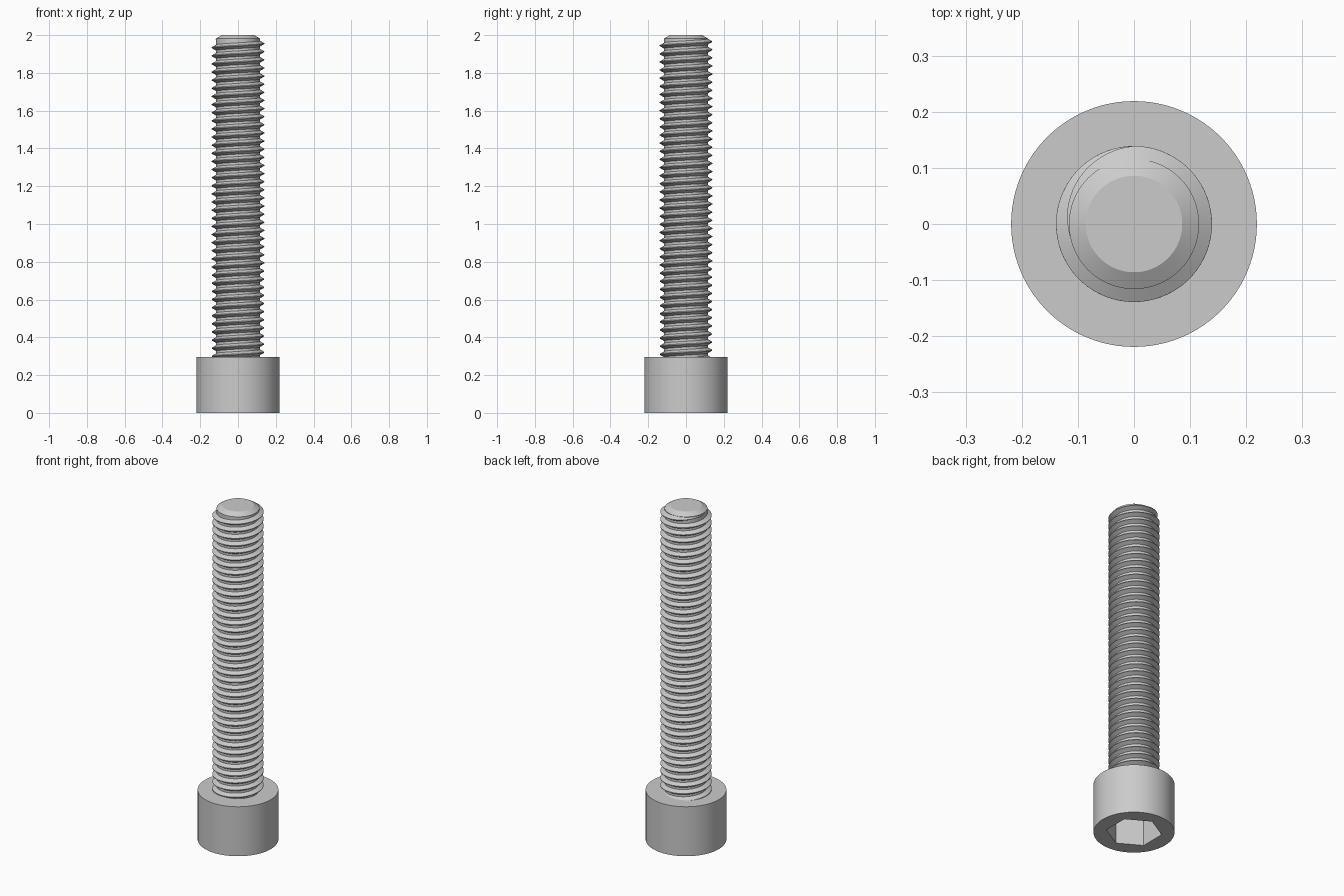
import bpy, bmesh, math

cube = bpy.data.objects.get("Cube")
if cube:
    bpy.data.objects.remove(cube, do_unlink=True)

STEEL = (0.6, 0.6, 0.6, 1.0)
SIDES = 96
HEAD_R, HEAD_H = 0.219, 0.296
SOCKET_APOTHEM, SOCKET_DEPTH = 0.131, 0.16
ROOT_R, CREST_R, PITCH = 0.116, 0.139, 0.043

steel = bpy.data.materials.new("steel grey")
steel.use_nodes = True
steel.diffuse_color = STEEL
steel.node_tree.nodes["Principled BSDF"].inputs["Base Color"].default_value = STEEL


def circle(radius):
    return lambda a: radius


def hexagon(apothem):
    sixth = math.pi / 3
    return lambda a: apothem / math.cos((a + sixth / 2) % sixth - sixth / 2)


def skin(bm, rows, closed):
    """Join consecutive rows of vertices with quads."""
    for low, high in zip(rows, rows[1:]):
        n = len(low)
        for i in range(n if closed else n - 1):
            j = (i + 1) % n
            bm.faces.new((low[i], low[j], high[j], high[i]))


def finish(name, bm):
    bmesh.ops.recalc_face_normals(bm, faces=bm.faces)
    mesh = bpy.data.meshes.new(name)
    bm.to_mesh(mesh)
    bm.free()
    mesh.materials.append(steel)
    obj = bpy.data.objects.new(name, mesh)
    bpy.context.collection.objects.link(obj)
    bpy.ops.object.select_all(action="DESELECT")
    obj.select_set(True)
    bpy.context.view_layer.objects.active = obj
    bpy.ops.object.shade_smooth_by_angle(angle=math.radians(25))


def loft(name, rings):
    """Stack (outline, height) rings and cap both ends."""
    bm = bmesh.new()
    rows = []
    for outline, z in rings:
        angles = [math.tau * i / SIDES for i in range(SIDES)]
        rows.append([bm.verts.new((outline(a) * math.cos(a), outline(a) * math.sin(a), z))
                     for a in angles])
    skin(bm, rows, True)
    bm.faces.new(rows[0])
    bm.faces.new(rows[-1])
    finish(name, bm)


# Cylindrical head with a hexagonal socket underneath
loft("socket_head", [
    (hexagon(SOCKET_APOTHEM), SOCKET_DEPTH),
    (hexagon(SOCKET_APOTHEM), 0),
    (circle(HEAD_R), 0),
    (circle(HEAD_R), HEAD_H),
])

# Shank core with a chamfered tip
loft("shank_core", [
    (circle(ROOT_R), HEAD_H - 0.03),
    (circle(ROOT_R), 1.982),
    (circle(0.086), 2.0),
])

# Right-handed helical thread that fades out near the tip
bm = bmesh.new()
rows = []
START, FADE, END = -39.2, 0.25, 0.53
STEPS = int((END - START) * 72)
for k in range(STEPS + 1):
    turn = START + (END - START) * k / STEPS
    size = min(1.0, (END - turn) / (END - FADE))
    size = max(size, 0.02)
    a, z = math.tau * turn, 1.955 + PITCH * turn
    crest = ROOT_R + (CREST_R - ROOT_R) * size
    inner = ROOT_R - 0.004
    half_root, half_crest = 0.0175 * size, 0.002 * size
    profile = [(inner, -half_root), (crest, -half_crest),
               (crest, half_crest), (inner, half_root)]
    rows.append([bm.verts.new((r * math.cos(a), r * math.sin(a), z + h)) for r, h in profile])
skin(bm, rows, True)
bm.faces.new(rows[0])
bm.faces.new(rows[-1])
finish("screw_thread", bm)
